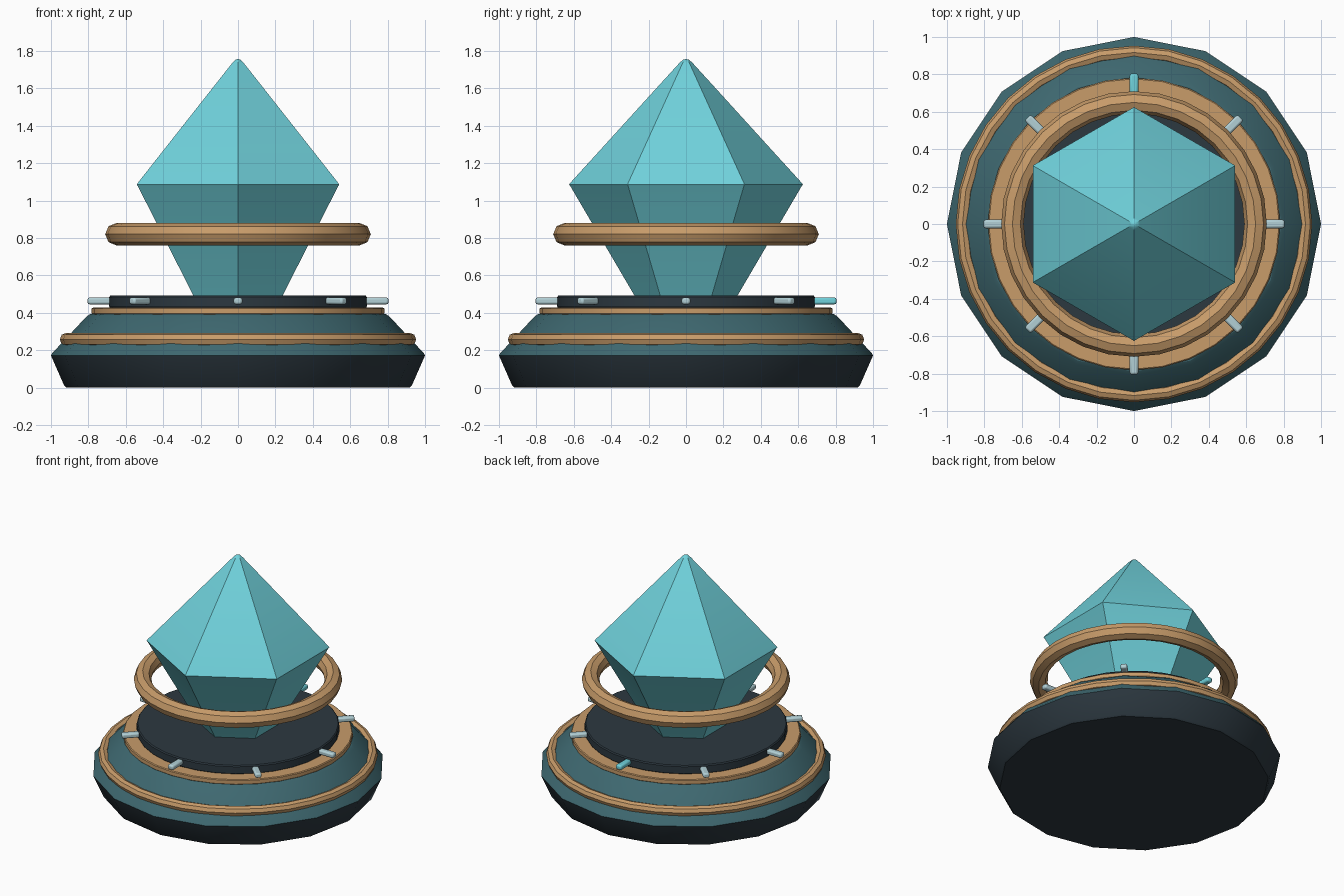
import bpy, math

if "Cube" in bpy.data.objects:
    bpy.data.objects.remove(bpy.data.objects["Cube"])


def material(name, rgb):
    lin = [(c / 255 / 12.92 if c < 11 else ((c / 255 + 0.055) / 1.055) ** 2.4) for c in rgb]
    m = bpy.data.materials.new(name)
    m.diffuse_color = (*lin, 1)
    m.use_nodes = True
    m.node_tree.nodes["Principled BSDF"].inputs["Base Color"].default_value = m.diffuse_color
    return m


CRYSTAL = material("cyan_crystal", (112, 210, 220))
BRONZE = material("bronze", (200, 156, 106))
TEAL = material("dark_teal", (62, 104, 112))
DARK = material("charcoal", (44, 56, 64))
PALE = material("pale_metal", (178, 208, 214))


def finish(ob, mat):
    ob.data.materials.append(mat)
    bpy.ops.object.select_all(action='DESELECT')
    ob.select_set(True)
    bpy.context.view_layer.objects.active = ob
    bpy.ops.object.shade_smooth_by_angle(angle=math.radians(30))
    return ob


def lathe(name, profile, sides, mat, start=0.0):
    """Capped solid from (radius, height) points, bottom to top."""
    verts, faces = [], []
    for r, z in profile:
        for i in range(sides):
            a = start + math.tau * i / sides
            verts.append((r * math.cos(a), r * math.sin(a), z))
    for k in range(len(profile) - 1):
        for i in range(sides):
            j = (i + 1) % sides
            faces.append((k * sides + i, k * sides + j, (k + 1) * sides + j, (k + 1) * sides + i))
    faces.append(tuple(reversed(range(sides))))
    faces.append(tuple(range((len(profile) - 1) * sides, len(profile) * sides)))
    mesh = bpy.data.meshes.new(name)
    mesh.from_pydata(verts, [], faces)
    ob = bpy.data.objects.new(name, mesh)
    bpy.context.collection.objects.link(ob)
    return finish(ob, mat)


def ring(name, major, minor, z, mat, sides=32):
    bpy.ops.mesh.primitive_torus_add(major_radius=major, minor_radius=minor, major_segments=sides,
                                     minor_segments=8, location=(0, 0, z))
    ob = bpy.context.object
    ob.name = name
    return finish(ob, mat)


# Stepped pedestal
lathe("base", [(0.918, 0), (0.93, 0.012), (0.995, 0.16), (1.0, 0.172)], 16, DARK)
lathe("sloped_plinth", [(1.0, 0.172), (0.993, 0.184), (0.81, 0.38), (0.79, 0.393)], 16, TEAL)
ring("plinth_trim", 0.917, 0.036, 0.257, BRONZE)
lathe("collar", [(0.778, 0.39), (0.782, 0.395), (0.782, 0.422), (0.776, 0.427)], 32, BRONZE)
lathe("top_disc", [(0.68, 0.42), (0.69, 0.435), (0.69, 0.483), (0.683, 0.491)], 32, DARK)

# Crystal and the ring floating round it
lathe("crystal", [(0.245, 0.44), (0.618, 1.076), (0.625, 1.085), (0.618, 1.095),
                  (0.034, 1.737), (0.017, 1.752), (0.004, 1.756)], 6, CRYSTAL, math.pi / 2)
ring("floating_ring", 0.65, 0.06, 0.82, BRONZE)

# Radial marker pegs, the back one in crystal colour
for i in range(8):
    a = math.tau * i / 8
    bpy.ops.mesh.primitive_cube_add(size=1, location=(0.735 * math.cos(a), 0.735 * math.sin(a), 0.463),
                                    rotation=(0, 0, a))
    peg = bpy.context.object
    peg.name = f"marker_peg_{i + 1}"
    peg.scale = (0.14, 0.046, 0.036)
    bpy.ops.object.transform_apply(location=False, rotation=False, scale=True)
    bevel = peg.modifiers.new("Bevel", 'BEVEL')
    bevel.width, bevel.segments = 0.011, 2
    finish(peg, CRYSTAL if i == 2 else PALE)
